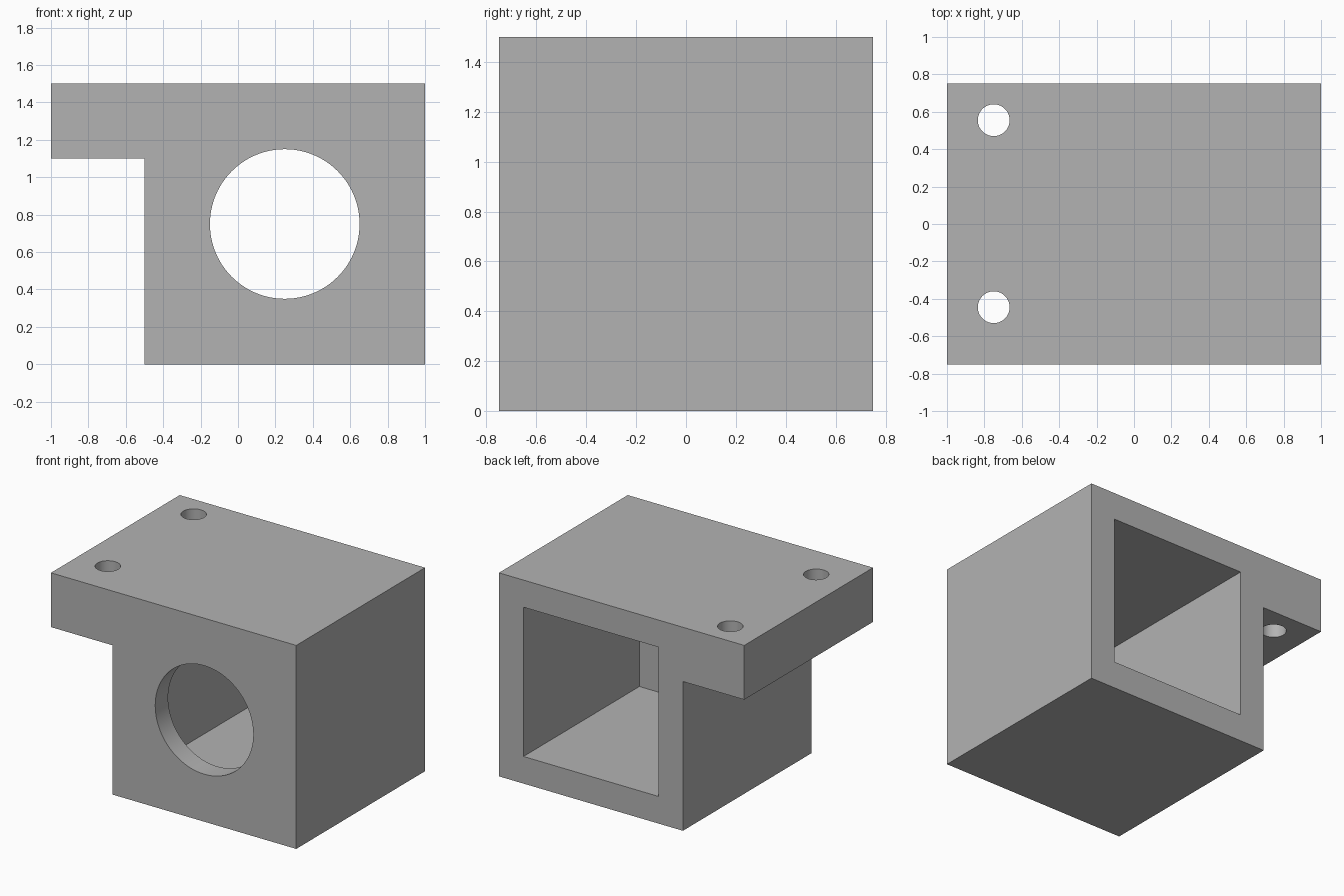
import bpy
import bmesh
import math

default = bpy.data.objects.get("Cube")
if default:
    bpy.data.objects.remove(default, do_unlink=True)

DEPTH = 1.5

grey = bpy.data.materials.new("plain_grey")
grey.use_nodes = True
colour = (0.45, 0.45, 0.45, 1)
grey.diffuse_color = colour
grey.node_tree.nodes["Principled BSDF"].inputs["Base Color"].default_value = colour


def box_cutter(name, low, high):
    size = [b - a for a, b in zip(low, high)]
    centre = [(a + b) / 2 for a, b in zip(low, high)]
    bpy.ops.mesh.primitive_cube_add(size=1, location=centre)
    obj = bpy.context.object
    obj.name, obj.scale = name, size
    return obj


def round_cutter(name, radius, length, centre, tilt=0):
    bpy.ops.mesh.primitive_cylinder_add(
        vertices=96, radius=radius, depth=length, location=centre, rotation=(tilt, 0, 0))
    obj = bpy.context.object
    obj.name = name
    return obj


# Housing with overhanging flange: L-shaped front profile extruded backwards
profile = [(-1, 1.5), (-1, 1.1), (-0.5, 1.1), (-0.5, 0), (1, 0), (1, 1.5)]
bm = bmesh.new()
face = bm.faces.new([bm.verts.new((x, -DEPTH / 2, z)) for x, z in profile])
extruded = bmesh.ops.extrude_face_region(bm, geom=[face])["geom"]
moved = [v for v in extruded if isinstance(v, bmesh.types.BMVert)]
bmesh.ops.translate(bm, verts=moved, vec=(0, DEPTH, 0))
bmesh.ops.recalc_face_normals(bm, faces=bm.faces)
mesh = bpy.data.meshes.new("housing")
bm.to_mesh(mesh)
bm.free()
mesh.materials.append(grey)
housing = bpy.data.objects.new("housing", mesh)
bpy.context.collection.objects.link(housing)

# Square cavity open at the back, round front opening, two mounting holes
cutters = [
    box_cutter("cavity_cutter", (-0.3, -0.6, 0.2), (0.8, 1, 1.3)),
    round_cutter("opening_cutter", 0.4, 0.4, (0.25, -0.7, 0.75), math.pi / 2),
]
for y in (0.555, -0.445):
    cutters.append(round_cutter("mounting_hole_cutter", 0.085, 0.8, (-0.75, y, 1.3)))

bpy.ops.object.select_all(action="DESELECT")
housing.select_set(True)
bpy.context.view_layer.objects.active = housing
for cutter in cutters:
    cutter.hide_render = True
    cutter.data.materials.append(grey)
    cut = housing.modifiers.new(cutter.name, "BOOLEAN")
    cut.operation, cut.solver, cut.object = "DIFFERENCE", "EXACT", cutter
    bpy.ops.object.modifier_apply(modifier=cut.name)
for cutter in cutters:
    bpy.data.objects.remove(cutter, do_unlink=True)

bpy.ops.object.shade_smooth_by_angle(angle=math.radians(30))
